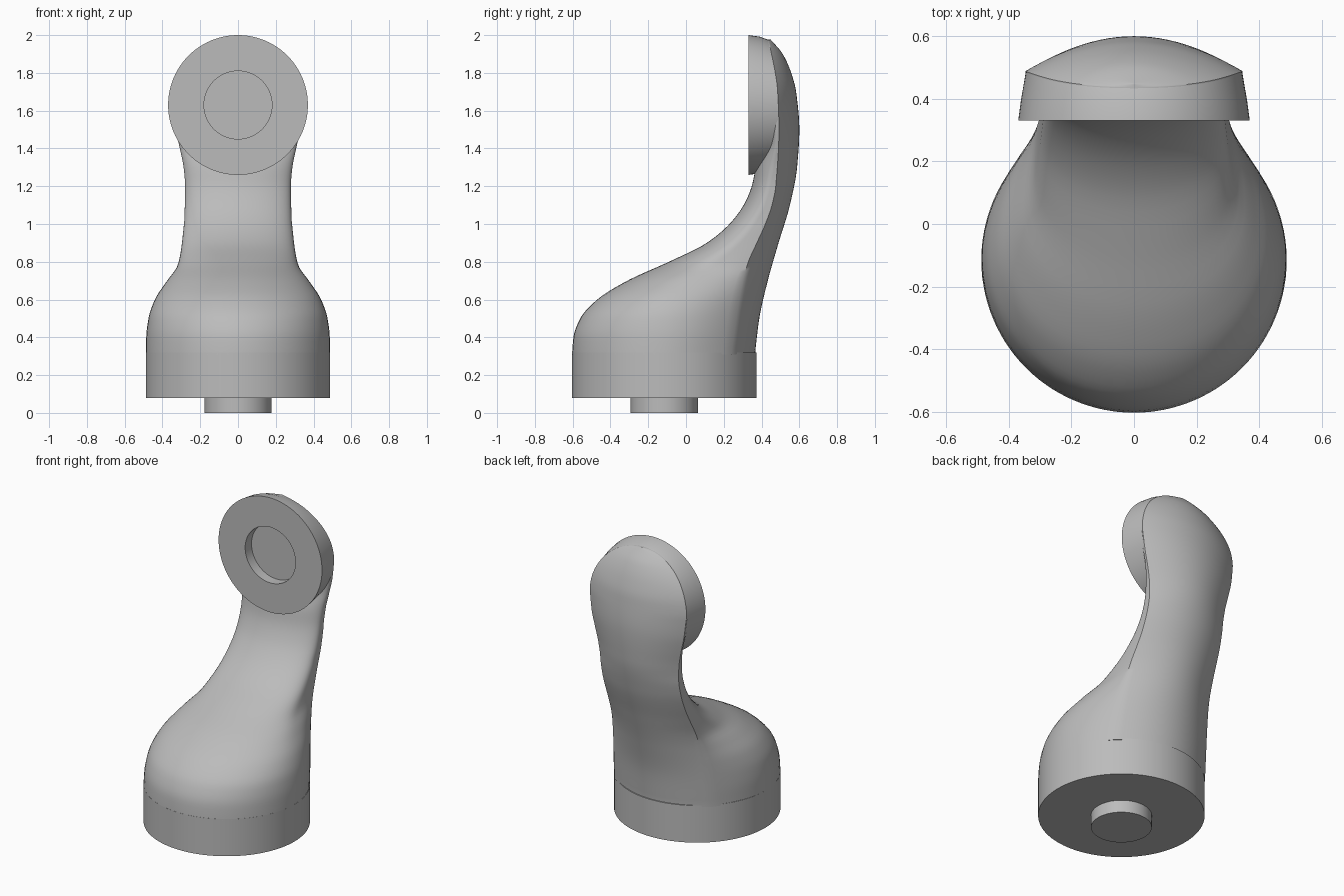
import bpy, bmesh, math

cube = bpy.data.objects.get("Cube")
if cube:
    bpy.data.objects.remove(cube, do_unlink=True)

# One plain grey for every part
grey = bpy.data.materials.new("plain grey")
grey.use_nodes = True
COLOUR = (0.5, 0.5, 0.5, 1.0)
grey.diffuse_color = COLOUR
grey.node_tree.nodes["Principled BSDF"].inputs["Base Color"].default_value = COLOUR

BASE_Y, BASE_R = -0.115, 0.488
HEAD_Z, HEAD_R, HEAD_BACK_R = 1.63, 0.37, 0.346


def make(name, bm, angle=35):
    bmesh.ops.remove_doubles(bm, verts=bm.verts, dist=1e-5)
    bmesh.ops.recalc_face_normals(bm, faces=bm.faces)
    me = bpy.data.meshes.new(name)
    bm.to_mesh(me)
    bm.free()
    me.materials.append(grey)
    ob = bpy.data.objects.new(name, me)
    bpy.context.scene.collection.objects.link(ob)
    bpy.ops.object.select_all(action='DESELECT')
    ob.select_set(True)
    bpy.context.view_layer.objects.active = ob
    bpy.ops.object.shade_smooth_by_angle(angle=math.radians(angle))
    return ob


def curve(keys, z):
    """Smooth curve through (z, value) keys, without overshoot."""
    n = len(keys)
    d = [(keys[i+1][1]-keys[i][1]) / (keys[i+1][0]-keys[i][0]) for i in range(n-1)]
    m = [d[0]] + [0 if a*b <= 0 else 2*a*b/(a+b) for a, b in zip(d, d[1:])] + [d[-1]]
    i = 0
    while i < n-2 and z > keys[i+1][0]:
        i += 1
    h = keys[i+1][0] - keys[i][0]
    t = min(max((z-keys[i][0]) / h, 0), 1)
    return ((2*t**3-3*t*t+1)*keys[i][1] + (t**3-2*t*t+t)*h*m[i]
            + (3*t*t-2*t**3)*keys[i+1][1] + (t**3-t*t)*h*m[i+1])


def loft(bm, rings):
    rows = [[bm.verts.new(p) for p in r] for r in rings]
    n = len(rows[0])
    for a, b in zip(rows, rows[1:]):
        for i in range(n):
            j = (i+1) % n
            bm.faces.new((a[i], a[j], b[j], b[i]))
    bm.faces.new(rows[0])
    bm.faces.new(rows[-1])


# Profiles of the body against height
FRONT = [(.32, -.603), (.4, -.596), (.5, -.56), (.6, -.47), (.7, -.31), (.8, -.09),
         (.9, .11), (1.0, .23), (1.1, .305), (1.2, .348), (1.3, .37), (1.45, .42), (1.98, .425)]
WIDEST = [(.32, -.115), (.5, -.1), (.6, -.06), (.7, .02), (.8, .16), (.9, .28), (1.0, .36),
          (1.1, .415), (1.2, .445), (1.4, .48)]
WIDTH = [(.32, .488), (.4, .486), (.5, .474), (.6, .44), (.7, .375), (.78, .32), (.86, .302), (1.0, .286)]
CREASE = [(.32, .24), (.7, .30), (.8, .33), (.9, .375), (1.0, .42), (1.1, .455), (1.2, .475),
          (1.5, .492), (1.7, .485), (1.98, .437)]
CREASE_W = [(.32, .343), (.7, .315), (.8, .304), (1.0, .285), (1.2, .28), (1.3, .288), (1.4, .308),
            (1.5, .33), (1.63, HEAD_BACK_R)]
BACK = [(.32, .366), (.5, .388), (.7, .433), (.9, .49), (1.1, .55), (1.3, .588), (1.5, .60),
        (1.7, .583), (1.8, .557), (1.9, .512), (1.98, .445)]


def section(z):
    yc, wc, yb = curve(CREASE, z), curve(CREASE_W, z), curve(BACK, z)
    if z > HEAD_Z:
        wc = math.sqrt(max(HEAD_BACK_R**2 - (z-HEAD_Z)**2, 1e-6))
    w = max(curve(WIDTH, z) if z < 1 else wc, wc)
    ym = min(curve(WIDEST, z), yc) if z < 1.4 else yc - .01
    yf = min(curve(FRONT, z), ym - .003)
    half = []
    for i in range(15):                       # rounded front
        a = math.pi/2 * i/14
        half.append((w*math.sin(a), ym-(ym-yf)*math.cos(a)))
    for i in range(1, 9):                     # flank up to the crease
        u = i/8
        half.append((wc+(w-wc)*(1-u*u), ym+(yc-ym)*u))
    for i in range(1, 13):                    # shallow curved back
        x = 1 - i/12
        half.append((wc*x, yc+(yb-yc)*(1-x*x)))
    return [(x, y, z) for x, y in half] + [(-x, y, z) for x, y in half[-2:0:-1]]


levels = [.31 + (HEAD_Z-.31)*i/60 for i in range(60)]
levels += [HEAD_Z + HEAD_BACK_R*math.sin(math.pi/2*i/24) for i in range(25)]
bm = bmesh.new()
loft(bm, [section(z) for z in levels])
make("curved_body", bm, 40)


def disc(name, radius, z0, z1, n=96):
    bm = bmesh.new()
    loft(bm, [[(radius*math.cos(2*math.pi*i/n), BASE_Y+radius*math.sin(2*math.pi*i/n), z)
               for i in range(n)] for z in (z0, z1)])
    make(name, bm)


# Base drum and mounting peg
disc("base_drum", BASE_R, .08, .32)
disc("mounting_peg", .178, 0, .09)

# Round head with a recessed face; its back edge follows the crease
N = 96
rings = []
for r, y in ((.18, .395), (.18, .33), (HEAD_R, .33), (.362, .39), (HEAD_BACK_R, None)):
    ring = []
    for i in range(N):
        a = 2*math.pi*i/N
        z = HEAD_Z + r*math.sin(a)
        ring.append((r*math.cos(a), y if y else curve(CREASE, z)-.004, z))
    rings.append(ring)
bm = bmesh.new()
loft(bm, rings)
make("round_head", bm)
